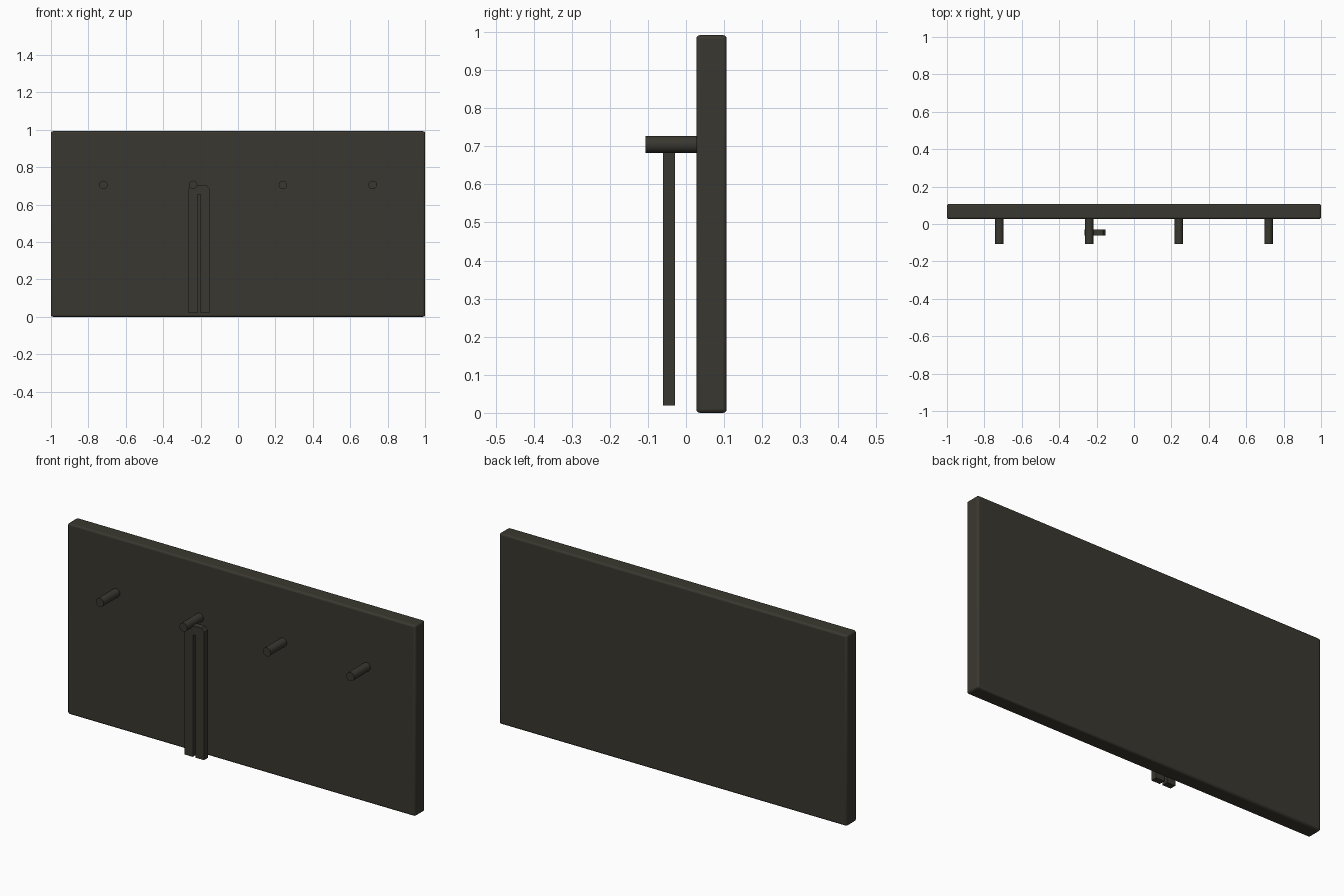
import bpy
import bmesh
import math

default = bpy.data.objects.get("Cube")
if default:
    bpy.data.objects.remove(default, do_unlink=True)

colour = (0.042, 0.039, 0.029, 1)
dark = bpy.data.materials.new("dark olive grey")
dark.use_nodes = True
dark.diffuse_color = colour
dark.node_tree.nodes["Principled BSDF"].inputs["Base Color"].default_value = colour


def finish(obj, name, smooth=True):
    obj.name = name
    obj.data.materials.append(dark)
    if smooth:
        bpy.ops.object.shade_smooth_by_angle(angle=math.radians(35))


# Backing board with softly rounded edges
bpy.ops.mesh.primitive_cube_add(size=1, location=(0, 0.067, 0.496))
board = bpy.context.object
board.scale = (2, 0.08, 0.992)
bpy.ops.object.transform_apply(location=False, rotation=False, scale=True)
bevel = board.modifiers.new("rounded edges", "BEVEL")
bevel.width = 0.01
bevel.segments = 3
finish(board, "board")

# Row of four pegs, sunk slightly into the board
for i in range(4):
    bpy.ops.mesh.primitive_cylinder_add(
        vertices=24, radius=0.0225, depth=0.144,
        location=(-0.72 + 0.48 * i, -0.035, 0.705),
        rotation=(math.radians(90), 0, 0))
    finish(bpy.context.object, f"peg_{i + 1}")

# Folded strap hanging from the second peg: two legs joined at the top
half = [(0.008, 0.02), (0.056, 0.02), (0.056, 0.685), (0.042, 0.702)]
outline = half + [(-x, z) for x, z in reversed(half)]
outline += [(-0.008, 0.655), (0.008, 0.655)]
mesh = bpy.data.meshes.new("strap")
bm = bmesh.new()
face = bm.faces.new([bm.verts.new((x - 0.209, -0.061, z)) for x, z in outline])
out = bmesh.ops.extrude_face_region(bm, geom=[face])
verts = [v for v in out["geom"] if isinstance(v, bmesh.types.BMVert)]
bmesh.ops.translate(bm, verts=verts, vec=(0, 0.032, 0))
bmesh.ops.recalc_face_normals(bm, faces=bm.faces)
bm.to_mesh(mesh)
bm.free()
strap = bpy.data.objects.new("strap", mesh)
bpy.context.collection.objects.link(strap)
finish(strap, "hanging_strap", smooth=False)
